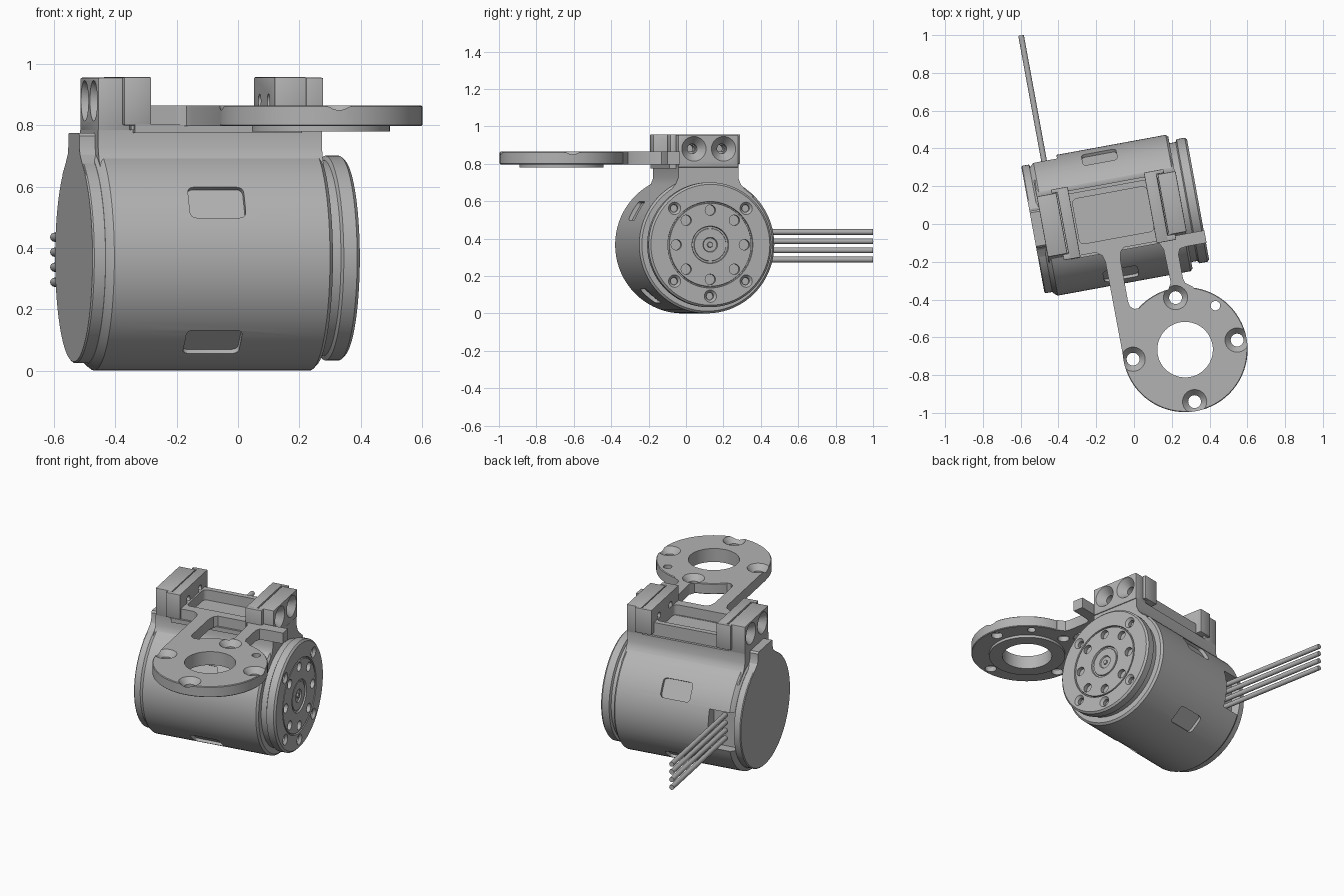
import bpy, bmesh, math

if "Cube" in bpy.data.objects:
    bpy.data.objects.remove(bpy.data.objects["Cube"], do_unlink=True)

TURN = math.radians(10.4)      # whole model is turned about z
CY, CZ, R = 0.067, 0.367, 0.367  # barrel axis and radius

grey = bpy.data.materials.new("metal grey")
grey.use_nodes = True
colour = (0.45, 0.45, 0.45, 1)
grey.diffuse_color = colour
grey.node_tree.nodes["Principled BSDF"].inputs["Base Color"].default_value = colour


def finish(name, bm):
    bmesh.ops.recalc_face_normals(bm, faces=bm.faces)
    mesh = bpy.data.meshes.new(name)
    bm.to_mesh(mesh)
    bm.free()
    mesh.materials.append(grey)
    ob = bpy.data.objects.new(name, mesh)
    bpy.context.collection.objects.link(ob)
    ob.rotation_euler.z = TURN
    return ob


def place(axis, t, a, b):
    """Point with t along the axis and a, b on the next two axes."""
    p = [0, 0, 0]
    p[axis], p[(axis + 1) % 3], p[(axis + 2) % 3] = t, a, b
    return p


def turned(name, axis, centre, profile, n=64):
    """Lathe (position, radius) pairs around an axis."""
    bm = bmesh.new()
    rings = []
    for t, r in profile:
        rings.append([bm.verts.new(place(axis, t,
                      centre[0] + r * math.cos(math.tau * i / n),
                      centre[1] + r * math.sin(math.tau * i / n))) for i in range(n)])
    for lo, hi in zip(rings, rings[1:]):
        for i in range(n):
            j = (i + 1) % n
            bm.faces.new((lo[i], lo[j], hi[j], hi[i]))
    bm.faces.new(rings[0])
    bm.faces.new(rings[-1])
    return finish(name, bm)


def prism(name, axis, lo, hi, pts):
    bm = bmesh.new()
    a = [bm.verts.new(place(axis, lo, *p)) for p in pts]
    b = [bm.verts.new(place(axis, hi, *p)) for p in pts]
    bm.faces.new(a)
    bm.faces.new(b)
    for i in range(len(pts)):
        j = (i + 1) % len(pts)
        bm.faces.new((a[i], a[j], b[j], b[i]))
    return finish(name, bm)


def box(name, x, y, z, bevel=0.0):
    bm = bmesh.new()
    bmesh.ops.create_cube(bm, size=1)
    for v in bm.verts:
        v.co = [r[0] if c < 0 else r[1] for c, r in zip(v.co, (x, y, z))]
    if bevel:
        bmesh.ops.bevel(bm, geom=bm.edges[:], offset=bevel, segments=2, affect='EDGES', profile=0.5)
    return finish(name, bm)


def combine(ob, tool, operation='DIFFERENCE'):
    tool.hide_render = True
    mod = ob.modifiers.new("combine", 'BOOLEAN')
    mod.operation, mod.solver, mod.object = operation, 'EXACT', tool
    bpy.context.view_layer.objects.active = ob
    bpy.ops.object.modifier_apply(modifier=mod.name)
    bpy.data.objects.remove(tool, do_unlink=True)


def rounded(cx, cy, w, h, r, steps=4):
    pts = []
    for k, (sx, sy) in enumerate(((1, 1), (-1, 1), (-1, -1), (1, -1))):
        for i in range(steps + 1):
            a = math.pi / 2 * (k + i / steps)
            pts.append((cx + sx * (w / 2 - r) + r * math.cos(a),
                        cy + sy * (h / 2 - r) + r * math.sin(a)))
    return pts


# Motor barrel with pockets and wire notch
barrel = turned("barrel", 0, (CY, CZ), [(-0.49, 0.345), (-0.475, 0.36), (-0.465, R), (0.25, R), (0.262, 0.355)], 72)
for angle in (30, 150, 229, 311):
    pocket = prism("pocket_cutter", 2, 0.345, 0.5, rounded(-0.116, 0, 0.185, 0.115, 0.02))
    turn = math.radians(angle - 90)
    for v in pocket.data.vertices:
        y, z = v.co.y, v.co.z
        v.co.y = CY + y * math.cos(turn) - z * math.sin(turn)
        v.co.z = CZ + y * math.sin(turn) + z * math.cos(turn)
    combine(barrel, pocket)
combine(barrel, box("notch_cutter", (-0.6, -0.338), (0.35, 0.6), (0.24, 0.485)))

# Closed end cap with its top tab
turned("end_cap", 0, (CY, CZ), [(-0.532, 0.338), (-0.527, 0.343), (-0.49, 0.343), (-0.485, 0.33)], 72)
half = [(0.21, 0.637), (0.15, 0.675), (0.11, 0.705), (0.1, 0.73), (0.1, 0.765), (0.09, 0.775)]
prism("end_cap_tab", 0, -0.532, -0.48,
      [(CY + a, z) for a, z in half] + [(CY - a, z) for a, z in reversed(half)])

# Rotating end with grooves, screw holes and hub
hub = turned("output_disc", 0, (CY, CZ), [
    (0.25, 0.32), (0.295, 0.32), (0.302, 0.334), (0.346, 0.334), (0.357, 0.323), (0.357, 0.231),
    (0.347, 0.229), (0.347, 0.224), (0.356, 0.222), (0.356, 0.1), (0.346, 0.097), (0.346, 0.088),
    (0.352, 0.086), (0.352, 0.04), (0.344, 0.036), (0.344, 0.015), (0.352, 0.013)])


def bolt_circle(radius, angles):
    return [(CY + radius * math.cos(math.radians(a)), CZ + radius * math.sin(math.radians(a))) for a in angles]


for c in bolt_circle(0.185, range(0, 360, 45)):
    combine(hub, turned("hole_cutter", 0, c, [(0.33, 0.028), (0.4, 0.028)], 20))
for c in bolt_circle(0.275, (45, 135, 225, 270, 315)):
    combine(hub, turned("hole_cutter", 0, c, [(0.32, 0.02), (0.342, 0.02), (0.36, 0.036), (0.4, 0.036)], 20))

# Saddle neck blending into the barrel
half = [(0.25, 0.625), (0.205, 0.658), (0.178, 0.688), (0.163, 0.725), (0.163, 0.785)]
prism("saddle_neck", 0, -0.48, 0.262,
      [(CY + 0.006 + a, z) for a, z in half] + [(CY + 0.006 - a, z) for a, z in reversed(half)])

# Saddle posts and bracket posts, drilled together
SCREWS = ((-0.006, 0.88), (0.155, 0.88))
for side, outer, inner, lip in (("right", (-0.48, -0.375), (-0.37, -0.31), (-0.4, -0.31)),
                                ("left", (0.17, 0.267), (0.1, 0.165), (0.1, 0.205))):
    saddle = box(side + "_saddle_post", outer, (-0.09, 0.236), (0.78, 0.955), 0.005)
    post = box(side + "_bracket_post", inner, (-0.118, 0.255), (0.8, 0.957), 0.005)
    box(side + "_post_front_lip", lip, (-0.122, -0.091), (0.8, 0.957), 0.004)
    box(side + "_post_back_lip", lip, (0.237, 0.258), (0.8, 0.957), 0.004)
    face, d = (outer[0], 1) if side == "right" else (outer[1], -1)
    for c in SCREWS:
        combine(saddle, turned("screw_cutter", 0, c, [(face - 0.1 * d, 0.066), (face, 0.066),
                                                      (face + 0.05 * d, 0.026), (face + 0.2 * d, 0.026)], 32))
        combine(post, turned("screw_cutter", 0, c, [(inner[0] - 0.1, 0.022), (inner[1] + 0.1, 0.022)], 24))

# Bracket frame in the saddle, with its window
frame = box("bracket_frame", (-0.375, 0.168), (-0.112, 0.22), (0.785, 0.865))
combine(frame, prism("window_cutter", 2, 0.8, 1, rounded(-0.1, 0.066, 0.4, 0.242, 0.025)))
box("frame_lip", (-0.365, 0.19), (-0.125, -0.05), (0.775, 0.802))

# Mounting flange: disc, two arms and cross bar
FX, FY, Z0, Z1 = 0.146, -0.703, 0.797, 0.865
flange = turned("flange", 2, (FX, FY), [(Z0, 0.327), (Z0 + 0.004, 0.331), (Z1 - 0.004, 0.331), (Z1, 0.327)], 72)
combine(flange, prism("left_arm", 2, Z0, Z1, [
    (-0.26, -0.1), (-0.225, -0.112), (-0.195, -0.135), (-0.185, -0.17), (-0.183, FY), (0.05, FY), (0.03, -0.41),
    (-0.01, -0.422), (-0.05, -0.442), (-0.08, -0.443), (-0.1, -0.425), (-0.105, -0.4), (-0.105, -0.17),
    (-0.095, -0.13), (-0.06, -0.1)]), 'UNION')
combine(flange, prism("right_arm", 2, Z0, Z1, [
    (0.07, -0.1), (0.11, -0.12), (0.13, -0.16), (0.135, -0.34), (0.11, -0.385), (0.11, -0.45), (0.25, -0.45),
    (0.25, -0.385), (0.21, -0.355), (0.203, -0.33), (0.203, -0.2), (0.215, -0.172), (0.25, -0.167),
    (0.36, -0.167), (0.36, -0.1)]), 'UNION')
combine(flange, turned("flange_boss", 2, (FX, FY), [(0.78, 0.225), (0.82, 0.225)]), 'UNION')
combine(flange, turned("bore_cutter", 2, (FX, FY), [(0.7, 0.147), (1, 0.147)]))
for k in range(4):
    c = (FX + 0.28 * math.cos(k * math.pi / 2), FY + 0.28 * math.sin(k * math.pi / 2))
    combine(flange, turned("flange_hole_cutter", 2, c,
                           [(0.7, 0.034), (0.83, 0.034), (0.866, 0.065), (0.9, 0.065)], 32))
pin = 0.283 * math.sqrt(0.5)
combine(flange, turned("pin_cutter", 2, (FX + pin, FY + pin), [(0.7, 0.025), (1, 0.025)], 24))

# Four wires leaving the notch at the back
for k in range(4):
    turned("wire_%d" % (k + 1), 1, (0.288 + 0.049 * k, -0.408), [(0.33, 0.015), (1.09, 0.015)], 16)

# Smooth curved faces, keep edges sharp
bpy.ops.object.select_all(action='DESELECT')
for ob in bpy.context.scene.objects:
    if ob.type == 'MESH' and grey.name in ob.data.materials:
        ob.select_set(True)
        bpy.context.view_layer.objects.active = ob
bpy.ops.object.shade_smooth_by_angle(angle=math.radians(28))
